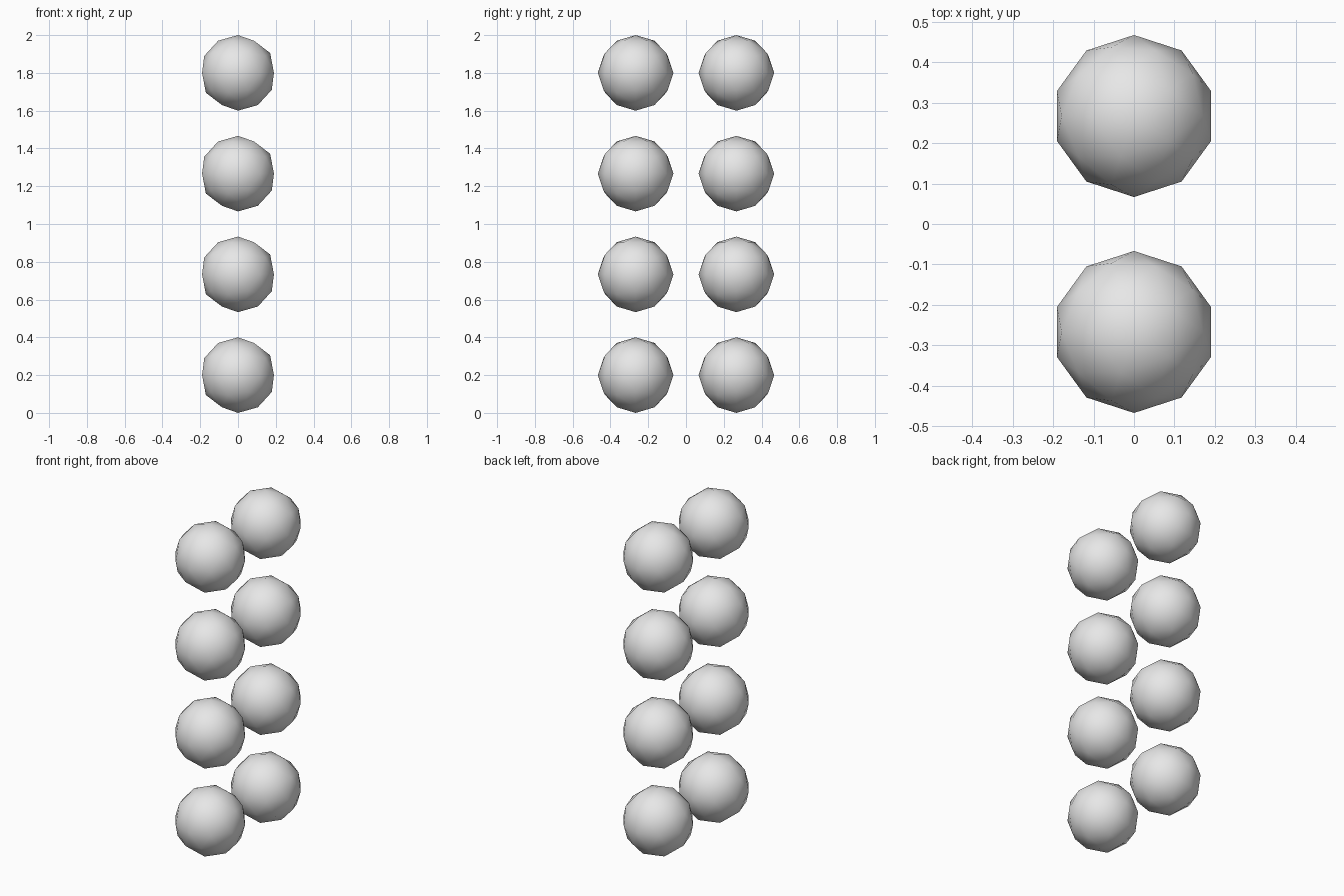
import bpy
import math

cube = bpy.data.objects.get("Cube")
if cube:
    bpy.data.objects.remove(cube, do_unlink=True)

RADIUS = 0.2
SPACING = 1.6 / 3

# Plain light grey for every ball
grey = bpy.data.materials.new("light_grey")
grey.use_nodes = True
colour = (0.8, 0.8, 0.8, 1)
grey.diffuse_color = colour
grey.node_tree.nodes["Principled BSDF"].inputs["Base Color"].default_value = colour


def add_ball(name, y, z):
    """Low-poly smooth ball, turned so its upper ring points to +x."""
    bpy.ops.mesh.primitive_ico_sphere_add(
        subdivisions=2, radius=RADIUS, location=(0, y, z),
        rotation=(0, 0, math.pi))
    ball = bpy.context.object
    ball.name = name
    ball.data.materials.append(grey)
    bpy.ops.object.shade_smooth()


# Two columns of four balls
for column, side in (("front", -1), ("back", 1)):
    for row in range(4):
        add_ball(f"{column}_ball_{row + 1}", side * SPACING / 2,
                 RADIUS + row * SPACING)
